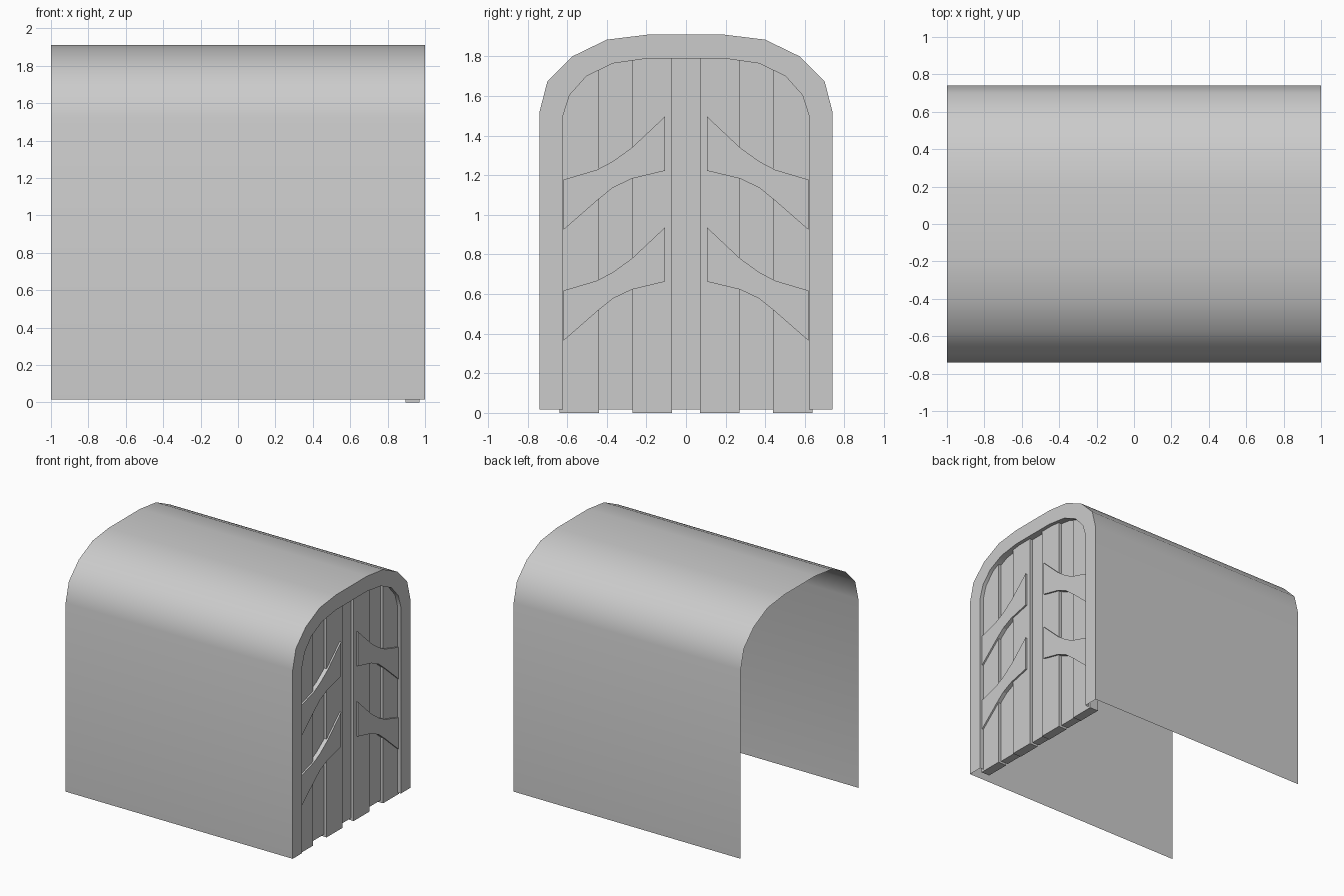
import bpy, bmesh
from math import radians

cube = bpy.data.objects.get("Cube")
if cube:
    bpy.data.objects.remove(cube, do_unlink=True)

grey = bpy.data.materials.new("plain_grey")
grey.use_nodes = True
GREY = (0.6, 0.6, 0.6, 1)
grey.diffuse_color = GREY
grey.node_tree.nodes["Principled BSDF"].inputs["Base Color"].default_value = GREY

BASE = 0.017
OUTER = [(0.74, 1.52), (0.70, 1.675), (0.575, 1.80), (0.40, 1.885), (0.195, 1.91)]
INNER = [(0.62, 1.505), (0.588, 1.605), (0.503, 1.70), (0.37, 1.765), (0.195, 1.79)]


def finish(name, bm):
    mesh = bpy.data.meshes.new(name)
    bm.to_mesh(mesh)
    bm.free()
    mesh.materials.append(grey)
    obj = bpy.data.objects.new(name, mesh)
    bpy.context.collection.objects.link(obj)
    return obj


def arch(half):
    """Full open arch outline from one half of it."""
    side = [(half[0][0], BASE)] + half
    return side + [(-y, z) for y, z in reversed(side)]


def prism(name, outline, back, front):
    """Extrude a (y, z) outline along x."""
    bm = bmesh.new()
    face = bm.faces.new([bm.verts.new((back, y, z)) for y, z in outline])
    ext = bmesh.ops.extrude_face_region(bm, geom=[face])["geom"]
    verts = [v for v in ext if isinstance(v, bmesh.types.BMVert)]
    bmesh.ops.translate(bm, verts=verts, vec=(front - back, 0, 0))
    bmesh.ops.recalc_face_normals(bm, faces=bm.faces[:])
    return finish(name, bm)


# Vaulted shell, door frame face and reveal, lofted through four arches
bm = bmesh.new()
rings = []
for half, x in ((OUTER, -1), (OUTER, 1), (INNER, 1), (INNER, 0.92)):
    rings.append([bm.verts.new((x, y, z)) for y, z in arch(half)])
for a, b in zip(rings, rings[1:]):
    for i in range(len(a) - 1):
        bm.faces.new((a[i], a[i + 1], b[i + 1], b[i]))
bmesh.ops.recalc_face_normals(bm, faces=bm.faces[:])
top = max(bm.faces, key=lambda f: f.calc_center_median().z)
if top.normal.z < 0:
    bmesh.ops.reverse_faces(bm, faces=bm.faces[:])
shell = finish("vaulted_shell", bm)
bpy.ops.object.select_all(action="DESELECT")
shell.select_set(True)
bpy.context.view_layer.objects.active = shell
bpy.ops.object.shade_smooth_by_angle(angle=radians(40))

# Planks are cut to an arch tucked slightly behind the frame
PLANK_ARCH = [(0.0, 1.81)] + [(y + 0.02, z + 0.02) for y, z in reversed(INNER)]


def height(y):
    for (y0, z0), (y1, z1) in zip(PLANK_ARCH, PLANK_ARCH[1:]):
        if y <= y1:
            return z0 + (z1 - z0) * (y - y0) / (y1 - y0)
    return PLANK_ARCH[-1][1]


def plank_outline(y0, y1, bottom):
    mids = [p for p in PLANK_ARCH if y0 < p[0] < y1]
    return [(y1, bottom), (y0, bottom), (y0, height(y0))] + mids + [(y1, height(y1))]


# Curved strap brace, narrow in the middle
BRACE_Y = [0.106, 0.273, 0.37, 0.45, 0.618]
BRACE_TOP = [1.497, 1.34, 1.27, 1.228, 1.178]
BRACE_LOW = [1.223, 1.183, 1.137, 1.072, 0.925]

for side, s in (("left", -1), ("right", 1)):
    def mirrored(points):
        return [(s * y, z) for y, z in points]

    prism(side + "_outer_plank", mirrored(plank_outline(0.44, 0.64, 0)), 0.895, 0.97)
    prism(side + "_inner_plank", mirrored(plank_outline(0.07, 0.27, 0)), 0.895, 0.97)
    prism(side + "_recessed_plank", mirrored(plank_outline(0.27, 0.44, BASE)), 0.88, 0.945)
    for level, drop in (("upper", 0), ("lower", 0.56)):
        outline = [(y, z - drop) for y, z in zip(BRACE_Y, BRACE_TOP)]
        outline += [(y, z - drop) for y, z in reversed(list(zip(BRACE_Y, BRACE_LOW)))]
        prism(f"{side}_{level}_brace", mirrored(outline), 0.95, 0.983)

prism("centre_plank", [(-0.07, BASE), (0.07, BASE), (0.07, 1.81), (-0.07, 1.81)], 0.88, 0.945)
